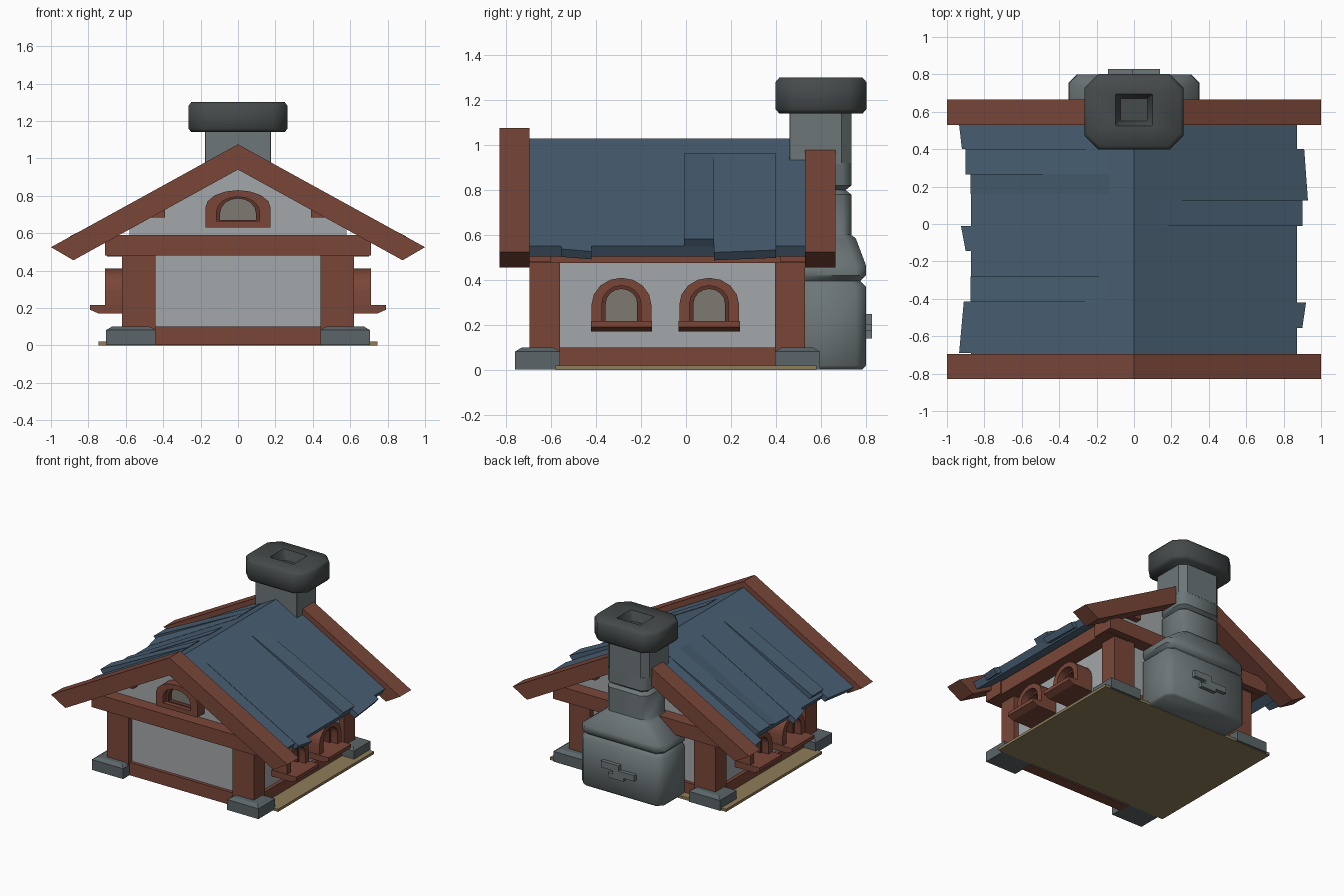
import bpy, bmesh, math

if "Cube" in bpy.data.objects:
    bpy.data.objects.remove(bpy.data.objects["Cube"])

def mat(name, c):
    m = bpy.data.materials.new(name)
    m.diffuse_color = (*c, 1)
    m.use_nodes = True
    m.node_tree.nodes["Principled BSDF"].inputs["Base Color"].default_value = m.diffuse_color
    return m

WOOD = mat("wood", (0.195, 0.062, 0.040))
DARK = mat("dark_wood", (0.11, 0.034, 0.023))
ROOF = mat("roof_blue", (0.066, 0.115, 0.17))
WALL = mat("plaster", (0.37, 0.39, 0.40))
FOOT = mat("foundation_stone", (0.105, 0.13, 0.14))
STONE = mat("stone", (0.15, 0.18, 0.187))
CAP = mat("dark_stone", (0.060, 0.069, 0.069))
SAND = mat("sand", (0.27, 0.205, 0.10))
GLASS = mat("glass", (0.205, 0.195, 0.17))

def obj(name, verts, faces, m, smooth=False):
    bm = bmesh.new()
    vs = [bm.verts.new(v) for v in verts]
    for f in faces:
        bm.faces.new([vs[i] for i in f])
    bmesh.ops.recalc_face_normals(bm, faces=bm.faces)
    me = bpy.data.meshes.new(name)
    bm.to_mesh(me)
    bm.free()
    me.materials.append(m)
    o = bpy.data.objects.new(name, me)
    bpy.context.collection.objects.link(o)
    if smooth:
        bpy.ops.object.select_all(action='DESELECT')
        o.select_set(True)
        bpy.context.view_layer.objects.active = o
        bpy.ops.object.shade_smooth_by_angle(angle=math.radians(50))
    return o

def stack(name, rings, m, smooth=False, closed=False):
    """Skin a list of equal-length point rings; closed joins last to first."""
    n, k = len(rings[0]), len(rings)
    faces = [(r * n + i, r * n + (i + 1) % n, (r + 1) % k * n + (i + 1) % n, (r + 1) % k * n + i)
             for r in range(k if closed else k - 1) for i in range(n)]
    if not closed:
        faces += [tuple(range(n)), tuple(range((k - 1) * n, k * n))]
    return obj(name, [p for r in rings for p in r], faces, m, smooth)

def box(name, x0, x1, y0, y1, z0, z1, m, t=0.0):
    """Box; t insets the top edge to give a shallow sloped rim."""
    ring = lambda z, d: [(x0 + d, y0 + d, z), (x1 - d, y0 + d, z), (x1 - d, y1 - d, z), (x0 + d, y1 - d, z)]
    levels = [(z0, 0), (z1 - 0.018, 0), (z1, t)] if t else [(z0, 0), (z1, 0)]
    return stack(name, [ring(*l) for l in levels], m)

def prism(name, pts, y0, y1, m):
    return stack(name, [[(x, y, z) for x, z in pts] for y in (y0, y1)], m)

def sbox(name, s, x0, x1, *rest, **kw):
    a, b = sorted((s * x0, s * x1))
    return box(name, a, b, *rest, **kw)

# ground slab and plastered house body
box("ground_slab", -0.745, 0.745, -0.58, 0.58, 0, 0.02, SAND)
prism("walls", [(-0.58, 0.01), (0.58, 0.01), (0.58, 0.64), (0, 0.96), (-0.58, 0.64)], -0.655, 0.49, WALL)

# timber frame: corner stones, posts, beams
for s in (-1, 1):
    for n, (sy0, sy1, py0, py1) in {"front": (-0.76, -0.56, -0.695, -0.56),
                                    "back": (0.395, 0.595, 0.395, 0.53)}.items():
        sbox(n + "_corner_stone", s, 0.44, 0.705, sy0, sy1, 0.003, 0.1, FOOT, t=0.03)
        sbox(n + "_post", s, 0.44, 0.62, py0, py1, 0.08, 0.5, WOOD)
    sbox("side_sill_beam", s, 0.5, 0.605, -0.56, 0.4, 0.002, 0.1, WOOD)
    sbox("side_top_beam", s, 0.5, 0.70, -0.7, 0.54, 0.475, 0.58, WOOD)
    sbox("purlin", s, 0.39, 0.51, -0.71, 0.54, 0.685, 0.727, WOOD)
for n, y0, y1, b0, b1 in (("front", -0.68, -0.6, -0.755, -0.6), ("back", 0.42, 0.515, 0.42, 0.59)):
    box(n + "_sill_beam", -0.45, 0.45, y0, y1, 0.002, 0.1, WOOD)
    box(n + "_top_beam", -0.71, 0.71, b0, b1, 0.48, 0.59, WOOD)

# bargeboards (the back pair stops at the chimney)
for s in (-1, 1):
    for n, x0, y0, y1 in (("front", 0, -0.83, -0.695), ("back", 0.17, 0.53, 0.665)):
        pts = [(x0, 1.075 - 0.55 * x0), (1, 0.525), (0.88, 0.455), (x0, 0.94 - 0.55 * x0)]
        prism(n + "_bargeboard", [(s * x, z) for x, z in pts], y0, y1, WOOD)

# roof slab with overlaid uneven planks, ends cut square to the slope
top = lambda x: 1.03 - 0.55 * x
TH, CUT = 0.035, 0.028
eave = [(0.872, top(0.872)), (0.872 - CUT, top(0.872) - TH - 0.01)]
prism("roof", [(0, 1.03)] + eave + [(0, 0.985)] + [(-x, z) for x, z in reversed(eave)], -0.695, 0.53, ROOF)
planks = [  # side, y0, y1, end x at y0 / y1, lift at y0 / y1
    (1, -0.555, -0.42, 0.90, 0.92, 0.003, 0.003), (1, -0.01, 0.125, 0.90, 0.90, 0.048, 0.048),
    (1, 0.125, 0.40, 0.93, 0.91, 0.004, 0.004), (-1, -0.69, -0.415, 0.935, 0.91, 0.004, 0.004),
    (-1, -0.415, -0.28, 0.875, 0.875, 0.045, 0.045), (-1, -0.145, -0.01, 0.90, 0.925, 0.003, 0.003),
    (-1, 0.16, 0.265, 0.875, 0.875, 0.002, 0.03), (-1, 0.265, 0.40, 0.90, 0.90, 0.048, 0.048),
    (-1, 0.40, 0.53, 0.92, 0.935, 0.004, 0.004)]
for s, y0, y1, xa, xb, la, lb in planks:
    stack("roof_plank", [[(s * 0.13, y, top(0.13) + min(l, 0.005)), (s * x, y, top(x) + l),
                          (s * (x - CUT), y, top(x) + l - TH), (s * 0.13, y, top(0.13) - TH)]
                         for y, x, l in ((y0, xa, la), (y1, xb, lb))], ROOF)

# arched windows
def arch(w, z0, spring, z1, n=8):
    return [(-w, z0), (w, z0)] + [(w * math.cos(math.pi * i / n), spring + (z1 - spring) * math.sin(math.pi * i / n))
                                  for i in range(n + 1)]

def window(name, place, outer, mid, inner, back, face, glass):
    """place maps (across, depth, height) to space."""
    def ring(pts, d):
        return [place(u, d, z) for u, z in pts]
    o, c, i = arch(*outer), arch(*mid), arch(*inner)
    stack(name + "_frame", [ring(o, back), ring(o, face), ring(c, face), ring(c, back)], WOOD, True, True)
    f2 = (face + glass) / 2
    stack(name + "_lining", [ring(c, back), ring(c, f2), ring(i, f2), ring(i, back)], DARK, True, True)
    stack(name + "_glass", [ring(i, back), ring(i, glass)], GLASS)

window("gable_window", lambda u, d, z: (u, -d, z), (0.175, 0.63, 0.735, 0.83),
       (0.115, 0.665, 0.715, 0.795), (0.095, 0.67, 0.71, 0.785), 0.64, 0.74, 0.67)
for s in (-1, 1):
    for yc in (-0.287, 0.103):
        window("side_window", lambda u, d, z: (s * d, yc + u, z), (0.133, 0.2, 0.29, 0.41),
               (0.087, 0.213, 0.295, 0.375), (0.07, 0.215, 0.295, 0.36), 0.56, 0.71, 0.60)
        prism("window_sill", [(s * x, z) for x, z in
                              ((0.56, 0.17), (0.745, 0.17), (0.79, 0.19), (0.79, 0.217), (0.56, 0.217))],
              yc - 0.136, yc + 0.136, WOOD)

# chimney: chamfered rectangles stacked upward (c back chamfer, f front chamfer)
def octo(z, hx, y0, y1, c, f=None):
    f = c if f is None else f
    return [(-hx + f, y0, z), (hx - f, y0, z), (hx, y0 + f, z), (hx, y1 - c, z),
            (hx - c, y1, z), (-hx + c, y1, z), (-hx, y1 - c, z), (-hx, y0 + f, z)]

stack("chimney_base", [octo(*r) for r in (
    (0.003, 0.335, 0.47, 0.785, 0.04), (0.02, 0.35, 0.47, 0.80, 0.045),
    (0.37, 0.35, 0.47, 0.80, 0.045), (0.395, 0.325, 0.47, 0.775, 0.04),
    (0.42, 0.35, 0.47, 0.80, 0.045), (0.465, 0.345, 0.47, 0.80, 0.045), (0.585, 0.19, 0.47, 0.755, 0.045),
    (0.60, 0.175, 0.47, 0.735, 0.04), (0.78, 0.175, 0.47, 0.735, 0.04), (0.80, 0.15, 0.47, 0.71, 0.03),
    (0.82, 0.175, 0.47, 0.735, 0.04), (0.92, 0.175, 0.47, 0.735, 0.04))], STONE, True)
stack("chimney_shaft", [octo(z, 0.176, 0.46, 0.736, 0.045, 0.002) for z in (0.915, 1.15)], STONE)
stack("chimney_cap", [octo(*r) for r in (
    (1.14, 0.25, 0.415, 0.785, 0.07), (1.16, 0.265, 0.398, 0.802, 0.075), (1.28, 0.265, 0.398, 0.802, 0.075),
    (1.30, 0.25, 0.415, 0.785, 0.07), (1.30, 0.10, 0.525, 0.695, 0.006), (1.23, 0.072, 0.55, 0.67, 0.004))],
    CAP, True)

# raised bricks on the chimney back
for x0, x1, z0, z1 in ((-0.01, 0.14, 0.2, 0.25), (-0.14, 0.04, 0.165, 0.21), (-0.05, 0.08, 0.14, 0.175)):
    box("chimney_brick", x0, x1, 0.78, 0.828, z0, z1, STONE)
